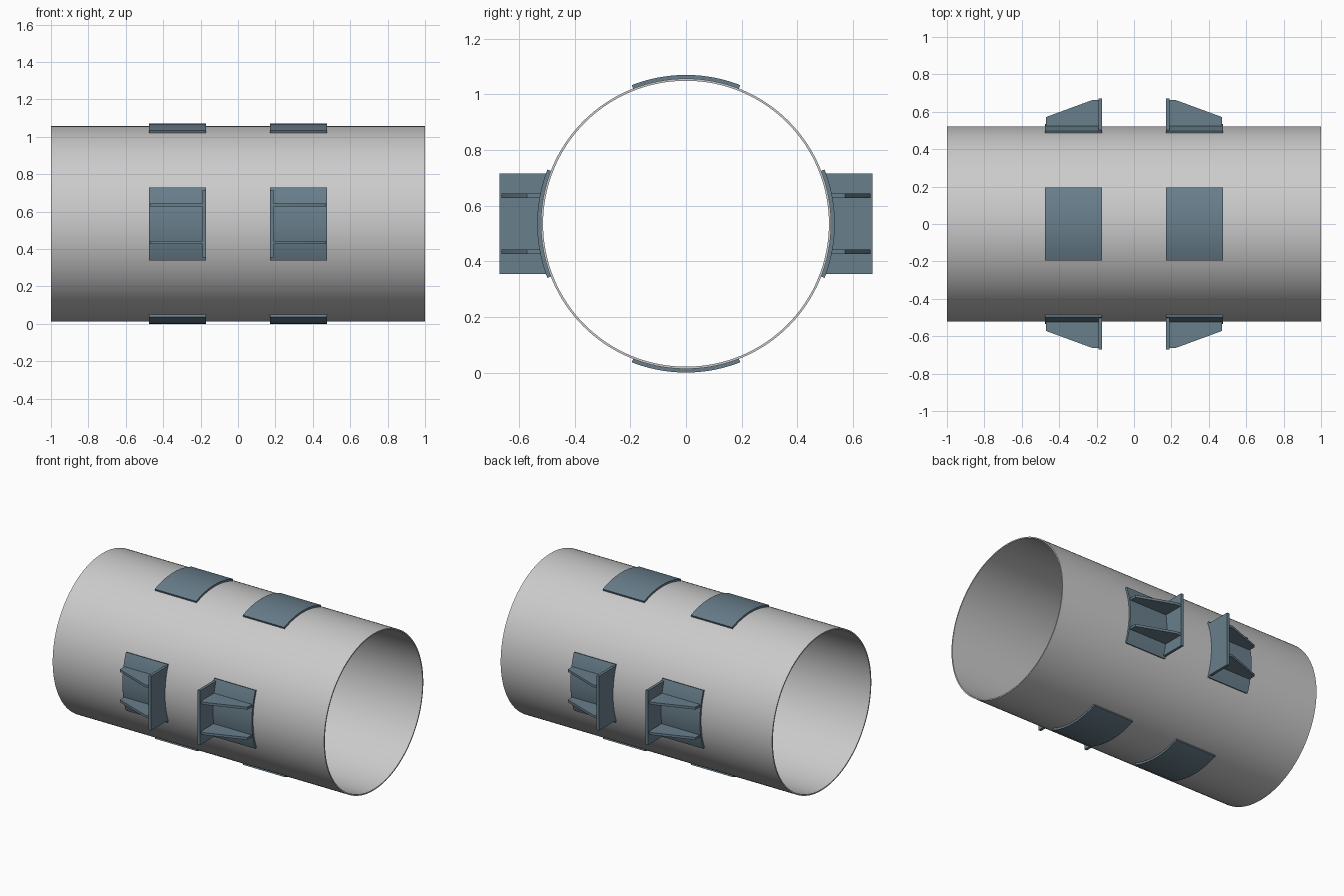
import bpy, bmesh
from math import sin, cos, pi, asin, radians

if "Cube" in bpy.data.objects:
    bpy.data.objects.remove(bpy.data.objects["Cube"])

CZ = 0.535                       # pipe axis height
R_OUT, R_IN, R_PAD = 0.522, 0.514, 0.535
X0, X1 = 0.172, 0.477            # pad extent along the pipe

steel = bpy.data.materials.new("blue_steel")
steel.diffuse_color = (0.14, 0.21, 0.26, 1)
steel.use_nodes = True
steel.node_tree.nodes["Principled BSDF"].inputs["Base Color"].default_value = steel.diffuse_color


def finish(bm, name, mat=None):
    bmesh.ops.recalc_face_normals(bm, faces=bm.faces)
    me = bpy.data.meshes.new(name)
    bm.to_mesh(me)
    bm.free()
    ob = bpy.data.objects.new(name, me)
    bpy.context.collection.objects.link(ob)
    if mat:
        me.materials.append(mat)
    bpy.ops.object.select_all(action='DESELECT')
    ob.select_set(True)
    bpy.context.view_layer.objects.active = ob
    bpy.ops.object.shade_smooth_by_angle(angle=radians(30))
    return ob


def strip(bm, outer, inner, move, closed=False):
    """Solid between two matching point rows, extruded by a vector."""
    n = len(outer)
    rows = [[bm.verts.new([p[i] + (move[i] if m else 0) for i in range(3)])
             for p in row] for row in (outer, inner) for m in (0, 1)]
    o0, o1, i0, i1 = rows
    for k in range(n if closed else n - 1):
        j = (k + 1) % n
        for a, b in ((o0, o1), (o1, i1), (i1, i0), (i0, o0)):
            bm.faces.new((a[k], a[j], b[j], b[k]))
    if not closed:
        for k in (0, n - 1):
            bm.faces.new((o0[k], o1[k], i1[k], i0[k]))


def arc(r, mid, half, n, x):
    return [(x, r * cos(mid + half * (2 * k / n - 1)),
             CZ + r * sin(mid + half * (2 * k / n - 1))) for k in range(n + 1)]


# Pipe
bm = bmesh.new()
strip(bm, arc(R_OUT, 0, pi, 128, -1)[:-1], arc(R_IN, 0, pi, 128, -1)[:-1],
      (2, 0, 0), closed=True)
finish(bm, "pipe")

for sx, end in ((-1, "left"), (1, "right")):
    # Curved saddle pads on all four sides
    for q, side in enumerate(("back", "top", "front", "bottom")):
        bm = bmesh.new()
        half = asin(0.195 / R_PAD)
        strip(bm, arc(R_PAD, q * pi / 2, half, 24, sx * X0),
              arc(R_OUT, q * pi / 2, half, 24, sx * X0), (sx * (X1 - X0), 0, 0))
        finish(bm, f"saddle_pad_{side}_{end}", steel)

    for sy, side in ((-1, "front"), (1, "back")):
        # Upright stop plate, its inner edge following the pad
        bm = bmesh.new()
        inner = arc(R_PAD - 0.005, 0, asin(0.181 / (R_PAD - 0.005)), 24, sx * X0)
        inner = [(x, sy * y, z) for x, y, z in inner]
        outer = [(x, sy * 0.67, z) for x, y, z in inner]
        strip(bm, outer, inner, (sx * 0.018, 0, 0))
        finish(bm, f"stop_plate_{side}_{end}", steel)

        # Two tapered gussets behind the plate
        for dz, level in ((-0.101, "lower"), (0.101, "upper")):
            bm = bmesh.new()
            z = CZ + dz - 0.008
            top = [(0.185, 0.663), (0.222, 0.663), (0.47, 0.572)]
            strip(bm, [(sx * x, sy * y, z) for x, y in top],
                  [(sx * x, sy * 0.52, z) for x, y in top], (0, 0, 0.016))
            finish(bm, f"gusset_{level}_{side}_{end}", steel)
